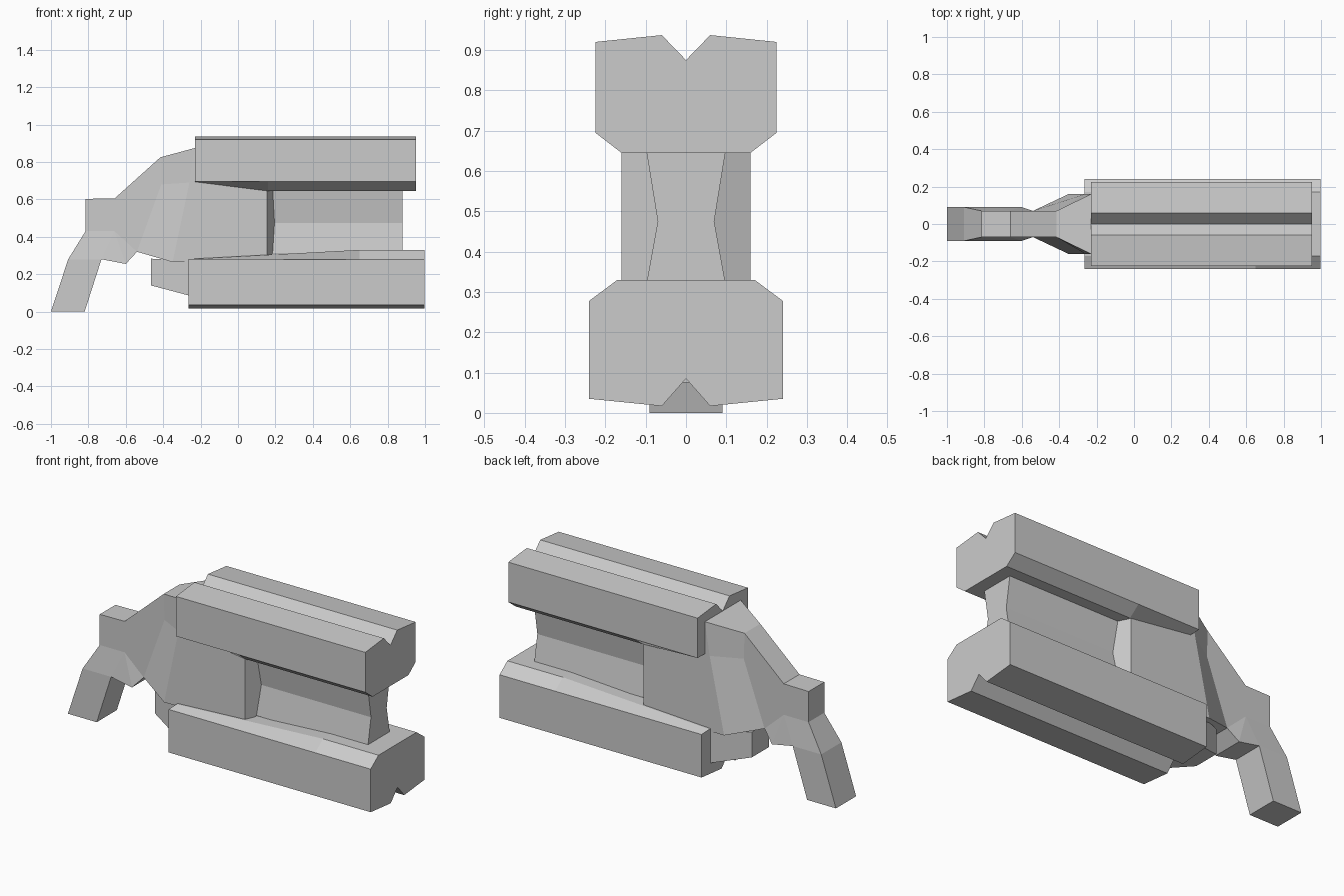
import bpy, bmesh

if "Cube" in bpy.data.objects:
    bpy.data.objects.remove(bpy.data.objects["Cube"])


def finish(bm, name):
    bmesh.ops.recalc_face_normals(bm, faces=bm.faces)
    mesh = bpy.data.meshes.new(name)
    bm.to_mesh(mesh)
    bm.free()
    obj = bpy.data.objects.new(name, mesh)
    bpy.context.collection.objects.link(obj)
    return obj


def loft_bar(name, sections):
    """Skin mirrored half profiles: each section is (x, [(y, z), ...])."""
    bm = bmesh.new()
    rings = []
    for x, half in sections:
        loop = half + [(-y, z) for y, z in reversed(half) if y > 0]
        rings.append([bm.verts.new((x, y, z)) for y, z in loop])
    n = len(rings[0])
    for a, b in zip(rings, rings[1:]):
        for i in range(n):
            j = (i + 1) % n
            bm.faces.new((a[i], a[j], b[j], b[i]))
    bm.faces.new(rings[0])
    bm.faces.new(rings[-1])
    return finish(bm, name)


def side_shell(name, points, panels):
    """Mirror side panels about y = 0 and bridge their outline.
    points: key -> (x, z, half width); panels: strings of keys."""
    bm = bmesh.new()
    left = {k: bm.verts.new((x, w, z)) for k, (x, z, w) in points.items()}
    right = {k: bm.verts.new((x, -w, z)) for k, (x, z, w) in points.items()}
    edges = {}
    for p in panels:
        bm.faces.new([left[k] for k in p])
        bm.faces.new([right[k] for k in reversed(p)])
        for a, b in zip(p, p[1:] + p[0]):
            edges.setdefault(frozenset((a, b)), []).append((a, b))
    for used in edges.values():
        if len(used) == 1:
            a, b = used[0]
            bm.faces.new((left[b], left[a], right[a], right[b]))
    return finish(bm, name)


# Upper grooved bar, underside rising toward the rear
def upper(bottom):
    return [(0, .875), (.06, .937), (.225, .92), (.225, .695), (.16, bottom)]


loft_bar("upper_bar", [(-.23, upper(.694)), (.16, upper(.645)),
                       (.953, upper(.645))])


# Lower grooved bar, top falling toward the rear
def lower(top):
    return [(0, .085), (.06, .017), (.24, .035), (.24, .278), (.17, top)]


loft_bar("lower_bar", [(-.265, lower(.281)), (.65, lower(.33)),
                       (.997, lower(.33))])

# Central body, pinched web in front, tapered neck and grip behind
body = {
    "A": (.155, .68, .16), "B": (-.26, .69, .16), "C": (-.23, .875, .16),
    "D": (-.35, .265, .16), "E": (.155, .27, .16), "L": (-.2, .87, .16),
    "F": (.185, .66, .1), "G": (.195, .475, .07), "H": (.185, .31, .1),
    "I": (.88, .66, .1), "J": (.88, .475, .07), "K": (.88, .31, .1),
    "M": (-.415, .825, .07), "N": (-.41, .68, .07), "O": (-.54, .32, .07),
    "P": (-.66, .605, .07), "Q": (-.66, .43, .07), "R": (-.6, .255, .09),
    "S": (-.815, .603, .07), "T": (-.815, .43, .07),
    "U": (-.908, .28, .09), "V": (-.73, .28, .09),
    "W": (-1, 0, .09), "X": (-.82, 0, .09),
}
side_shell("body_and_grip", body, [
    "LCBA", "ABDE", "AEHGF", "FGJI", "GHKJ",
    "CMNB", "BNOD", "MPQN", "NQO", "PSTQ", "QTUV", "QVR", "QRO", "UWXV",
])

# Tapered block behind the lower bar
nub = {"a": (-.22, .275, .18), "b": (-.465, .283, .077),
       "c": (-.465, .14, .077), "d": (-.22, .075, .18)}
side_shell("rear_block", nub, ["abcd"])
